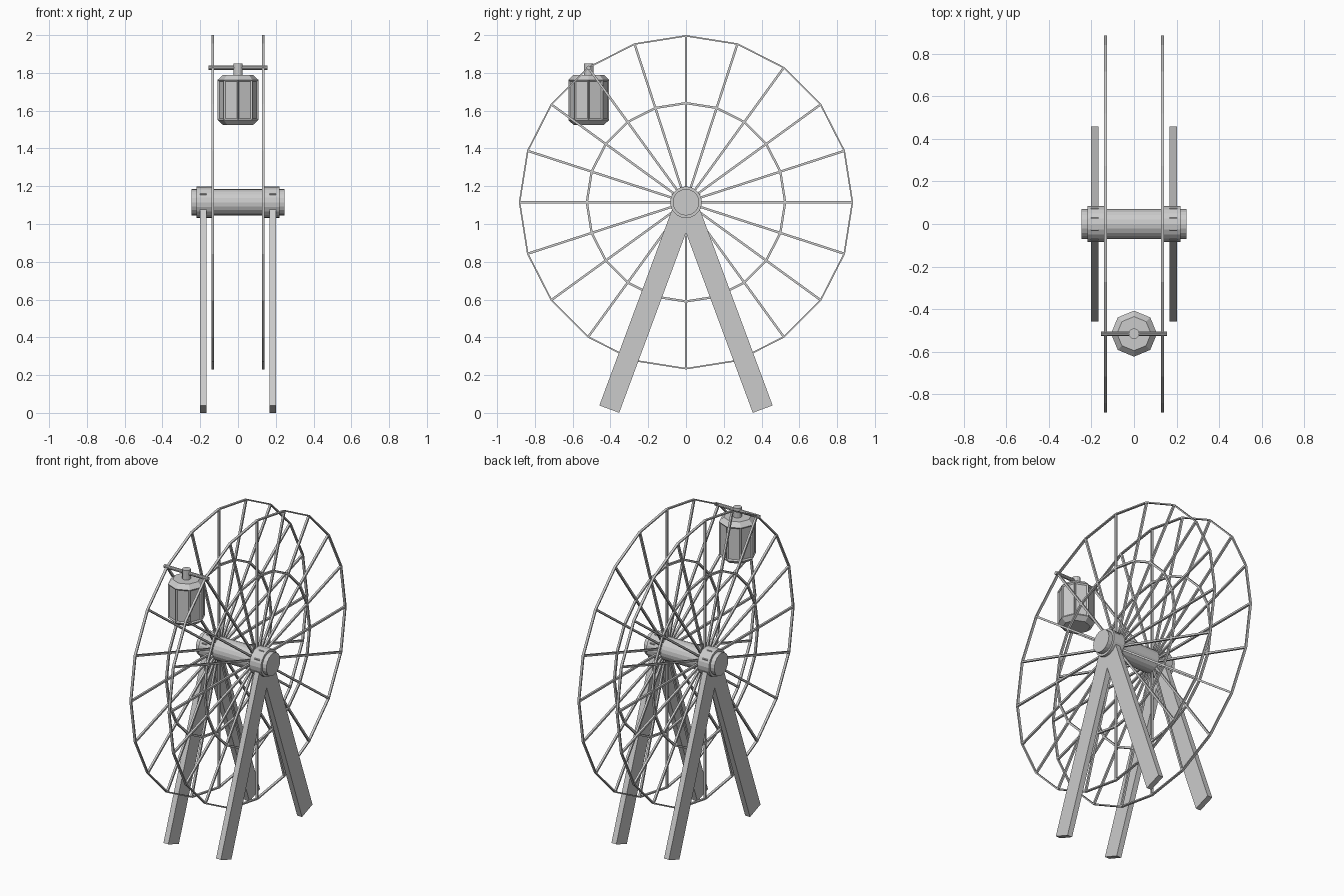
import bpy, bmesh
from math import sin, cos, pi, radians
from mathutils import Matrix, Vector

if "Cube" in bpy.data.objects:
    bpy.data.objects.remove(bpy.data.objects["Cube"])

HUB = Vector((0, 0, 1.115))
R, N = 0.885, 20


def finish(name, bm):
    bmesh.ops.recalc_face_normals(bm, faces=bm.faces)
    me = bpy.data.meshes.new(name)
    bm.to_mesh(me)
    bm.free()
    ob = bpy.data.objects.new(name, me)
    bpy.context.collection.objects.link(ob)
    return ob


def lathe(name, profile, sides, matrix):
    """Revolve (radius, height) points around local z, with closed ends."""
    bm = bmesh.new()
    rings = [[bm.verts.new((r * cos(2 * pi * i / sides), r * sin(2 * pi * i / sides), h))
              for i in range(sides)] for r, h in profile]
    for a, b in zip(rings, rings[1:]):
        for i in range(sides):
            j = (i + 1) % sides
            bm.faces.new((a[i], a[j], b[j], b[i]))
    bm.faces.new(rings[0])
    bm.faces.new(rings[-1])
    bm.transform(matrix)
    return finish(name, bm)


def add_box(bm, size, matrix):
    bmesh.ops.create_cube(bm, size=1, matrix=matrix @ Matrix.Diagonal((*size, 1)))


def add_ring(bm, x, outer, inner, width):
    """Flat-sided ring with one corner per spoke."""
    loops = []
    for r, dx in ((outer, -1), (outer, 1), (inner, 1), (inner, -1)):
        loops.append([bm.verts.new(HUB + Vector((x + dx * width / 2, r * sin(2 * pi * i / N),
                                                 r * cos(2 * pi * i / N)))) for i in range(N)])
    for a, b in zip(loops, loops[1:] + loops[:1]):
        for i in range(N):
            j = (i + 1) % N
            bm.faces.new((a[i], a[j], b[j], b[i]))


TO_X = Matrix.Rotation(pi / 2, 4, 'Y')

# Axle with a collar at each support
lathe("axle", [(0.07, -0.247), (0.07, 0.247)], 20, Matrix.Translation(HUB) @ TO_X)

for side, s in (("left", -1), ("right", 1)):
    lathe(side + "_collar", [(0.084, -0.041), (0.084, 0.041)], 20,
          Matrix.Translation(HUB + Vector((s * 0.178, 0, 0))) @ TO_X)

    # Wheel: rim, inner ring and spokes
    x = s * 0.134
    bm = bmesh.new()
    add_ring(bm, x, R, R - 0.008, 0.015)
    add_ring(bm, x, 0.531, 0.519, 0.013)
    for i in range(N):
        rot = Matrix.Rotation(2 * pi * i / N, 4, 'X')
        add_box(bm, (0.013, 0.012, R - 0.025),
                Matrix.Translation(HUB + Vector((x, 0, 0))) @ rot
                @ Matrix.Translation((0, 0, (R + 0.015) / 2)))
    finish(side + "_wheel", bm)

    # Pair of splayed legs, tops just breaking through the collar
    bm = bmesh.new()
    low, high = 1.168, 0.067
    for t in (-1, 1):
        add_box(bm, (0.034, 0.112, low + high),
                Matrix.Translation(HUB + Vector((s * 0.184, 0, 0)))
                @ Matrix.Rotation(t * radians(20.35), 4, 'X')
                @ Matrix.Translation((0, 0, (high - low) / 2)))
    finish(side + "_legs", bm)

# Hanging cabin, octagonal with corners on the axes
pivot = HUB + Vector((0, -R * sin(radians(36)) + 0.005, R * cos(radians(36)) - 0.004))
place = Matrix.Translation((0, pivot.y, 0))
cabin = lathe("cabin", [(0.08, 1.525), (0.108, 1.55), (0.108, 1.763), (0.08, 1.79)], 8, place)

# Recessed window panels on the eight walls
bm = bmesh.new()
bm.from_mesh(cabin.data)
walls = [f for f in bm.faces if abs(f.normal.z) < 0.1]
bmesh.ops.inset_individual(bm, faces=walls, thickness=0.012, depth=-0.006)
bm.to_mesh(cabin.data)
bm.free()

# Hanger stem and cross bar
lathe("hanger_stem", [(0.025, 1.78), (0.025, 1.85)], 12, place)
lathe("hanger_bar", [(0.011, -0.155), (0.011, 0.155)], 10, Matrix.Translation(pivot) @ TO_X)
